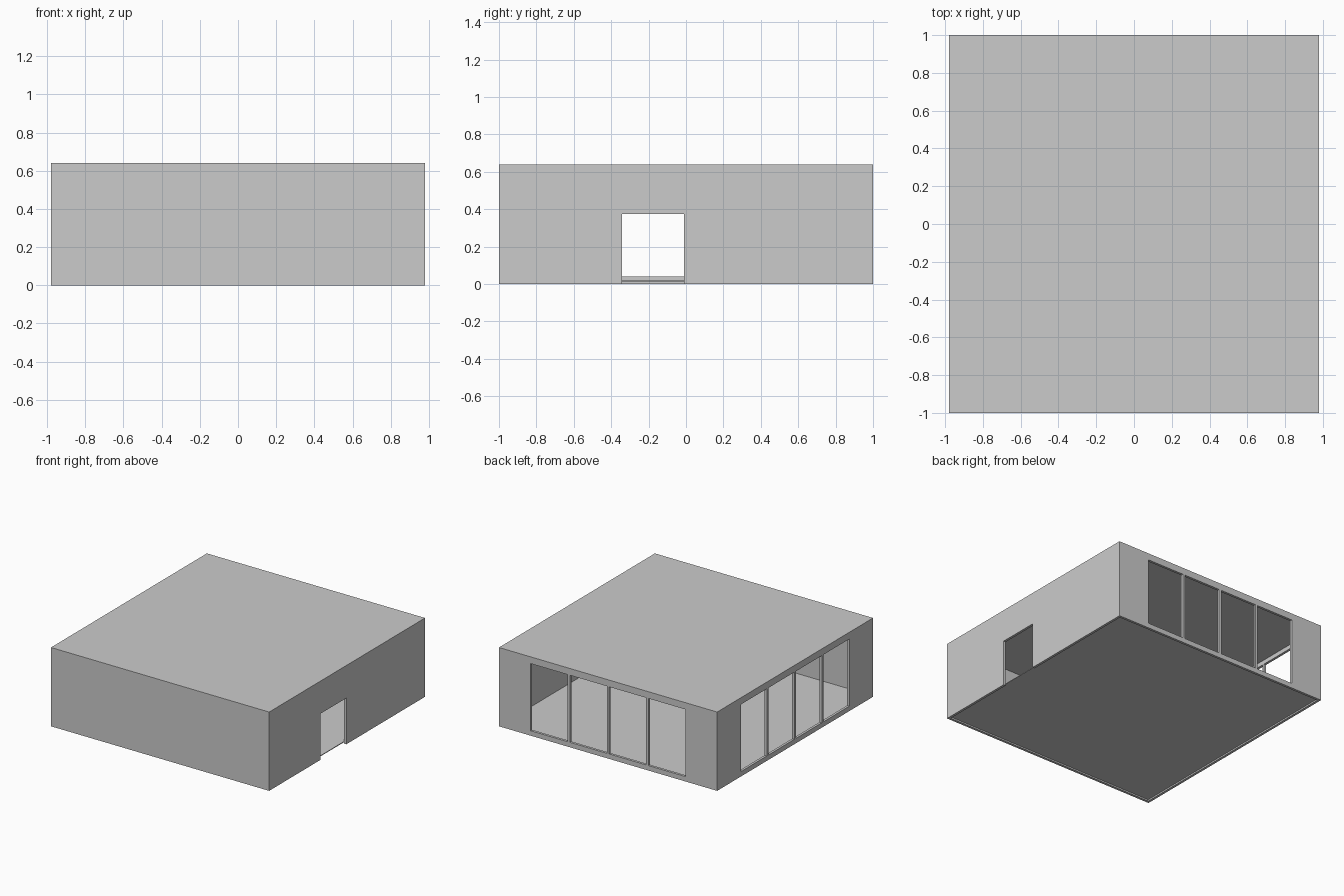
import bpy

if "Cube" in bpy.data.objects:
    bpy.data.objects.remove(bpy.data.objects["Cube"])

X, Y, H = 0.98, 1.0, 0.64      # half width, half depth, height
T = 0.02                       # wall thickness
PANE, MULLION = 0.333, 0.02    # window bay and post widths
SILL, HEAD = 0.04, 0.585       # window bottom and top


def box(name, x0, x1, y0, y1, z0, z1):
    bpy.ops.mesh.primitive_cube_add(
        size=1, location=((x0 + x1) / 2, (y0 + y1) / 2, (z0 + z1) / 2))
    ob = bpy.context.object
    ob.name = name
    ob.scale = (x1 - x0, y1 - y0, z1 - z0)
    bpy.ops.object.transform_apply(location=True, rotation=False, scale=True)
    return ob


def cut(target, *bounds):
    cutter = box("cutter", *bounds)
    mod = target.modifiers.new("opening", 'BOOLEAN')
    mod.operation = 'DIFFERENCE'
    mod.solver = 'EXACT'
    mod.object = cutter
    bpy.context.view_layer.objects.active = target
    bpy.ops.object.modifier_apply(modifier=mod.name)
    bpy.data.objects.remove(cutter, do_unlink=True)


# walls and flat roof: one hollow shell, open underneath
shell = box("walls_and_roof", -X, X, -Y, Y, 0, H)
cut(shell, -X + T, X - T, -Y + T, Y - T, -0.1, H - T)

# four window bays in the back wall and four in the left wall
pitch = PANE + MULLION
for i in range(4):
    a = (i - 1.5) * pitch - PANE / 2
    cut(shell, a, a + PANE, Y - 0.1, Y + 0.1, SILL, HEAD)
    cut(shell, -X - 0.1, -X + 0.1, a, a + PANE, SILL, HEAD)

# doorway in the right wall
cut(shell, X - 0.1, X + 0.1, -0.343, -0.01, -0.1, 0.375)

# thin floor, raised slightly above the wall feet
box("floor", -X + T, X - T, -Y + T, Y - T, 0.012, 0.018)
